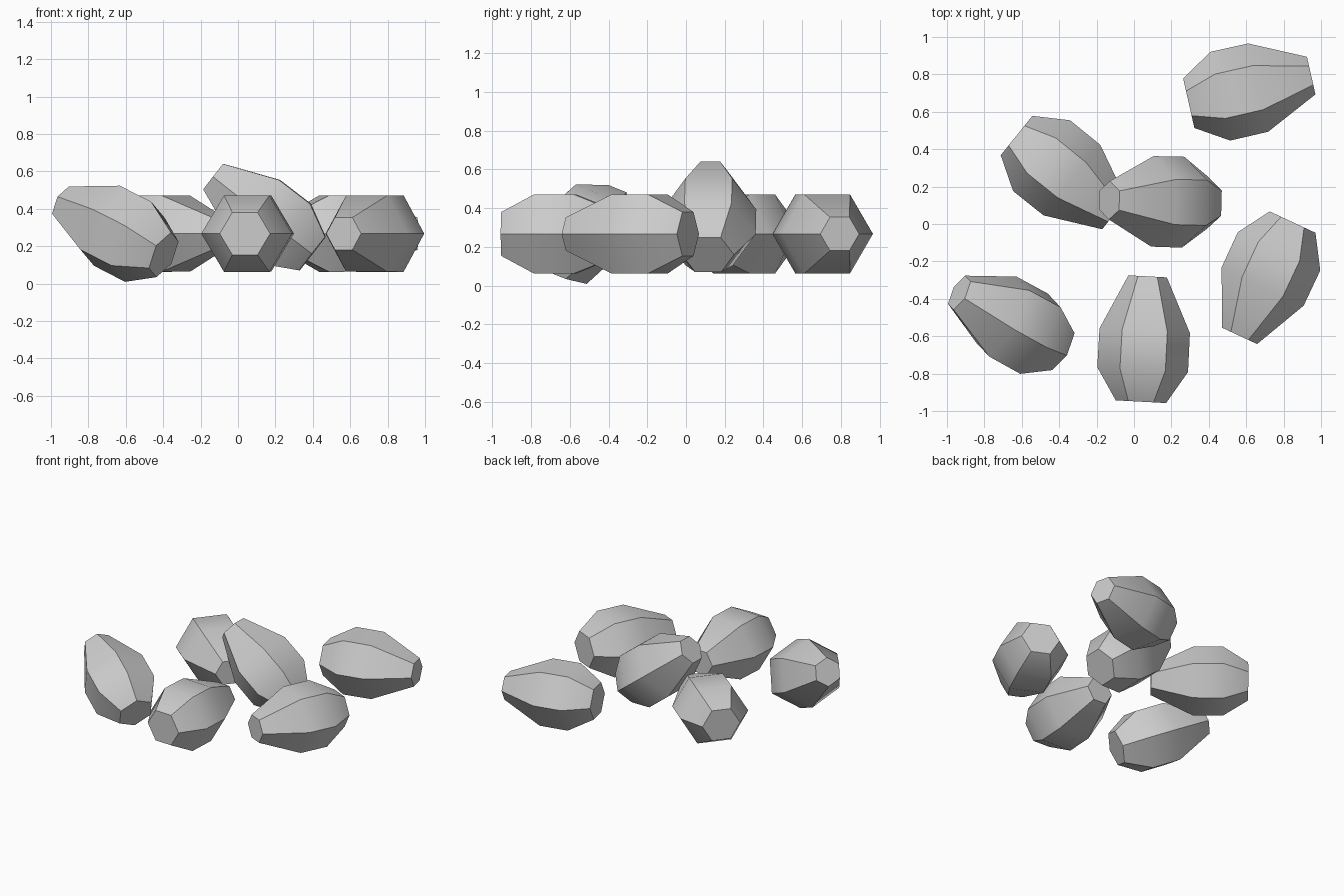
import bpy, bmesh, math
from mathutils import Vector, Matrix

if "Cube" in bpy.data.objects:
    bpy.data.objects.remove(bpy.data.objects["Cube"])

# Bean profile: (distance from the broad end, radius)
PROFILE = [(0.0, 0.135), (0.172, 0.243), (0.38, 0.242), (0.671, 0.103)]
SIDES = 6
FLATTEN = 0.97


def bean(name, broad, narrow, up=(0, 0, 1), roll=0.0):
    """Six-sided bean lofted from its broad end towards its narrow end."""
    broad, narrow = Vector(broad), Vector(narrow)
    axis = (narrow - broad).normalized()
    side = axis.cross(Vector(up)).normalized()
    top = side.cross(axis).normalized()
    turn = Matrix.Rotation(math.radians(roll), 3, axis)
    side, top = turn @ side, turn @ top

    bm = bmesh.new()
    rings = []
    for dist, r in PROFILE:
        ring = []
        for i in range(SIDES):
            a = math.tau * i / SIDES
            ring.append(bm.verts.new(broad + axis * dist
                                     + side * (r * math.cos(a))
                                     + top * (r * FLATTEN * math.sin(a))))
        rings.append(ring)
    for lo, hi in zip(rings, rings[1:]):
        for i in range(SIDES):
            j = (i + 1) % SIDES
            bm.faces.new((lo[i], lo[j], hi[j], hi[i]))
    bm.faces.new(rings[0])
    bm.faces.new(rings[-1])
    bmesh.ops.recalc_face_normals(bm, faces=bm.faces)
    mesh = bpy.data.meshes.new(name)
    bm.to_mesh(mesh)
    bm.free()
    obj = bpy.data.objects.new(name, mesh)
    bpy.context.collection.objects.link(obj)

    # Smooth along the length, sharp between the six sides
    bpy.ops.object.select_all(action='DESELECT')
    obj.select_set(True)
    bpy.context.view_layer.objects.active = obj
    bpy.ops.object.shade_smooth_by_angle(angle=math.radians(40))
    return obj


Z = 0.267
# Beans lying flat
bean("bean_front", (0.037, -0.95, Z), (0.073, -0.28, Z))
bean("bean_back_right", (0.293, 0.645, Z), (0.945, 0.793, Z))
bean("bean_right", (0.848, 0.01, Z), (0.565, -0.598, Z))
bean("bean_back_left", (-0.628, 0.473, Z), (-0.105, 0.052, Z))
# Beans leaning up on their narrow ends
bean("bean_middle", (0.398, 0.113, 0.16), (-0.1325, 0.127, 0.5725))
bean("bean_front_left", (-0.397, -0.662, 0.154), (-0.938, -0.365, 0.43),
     up=(0.3, -0.3, 0.9), roll=30)
